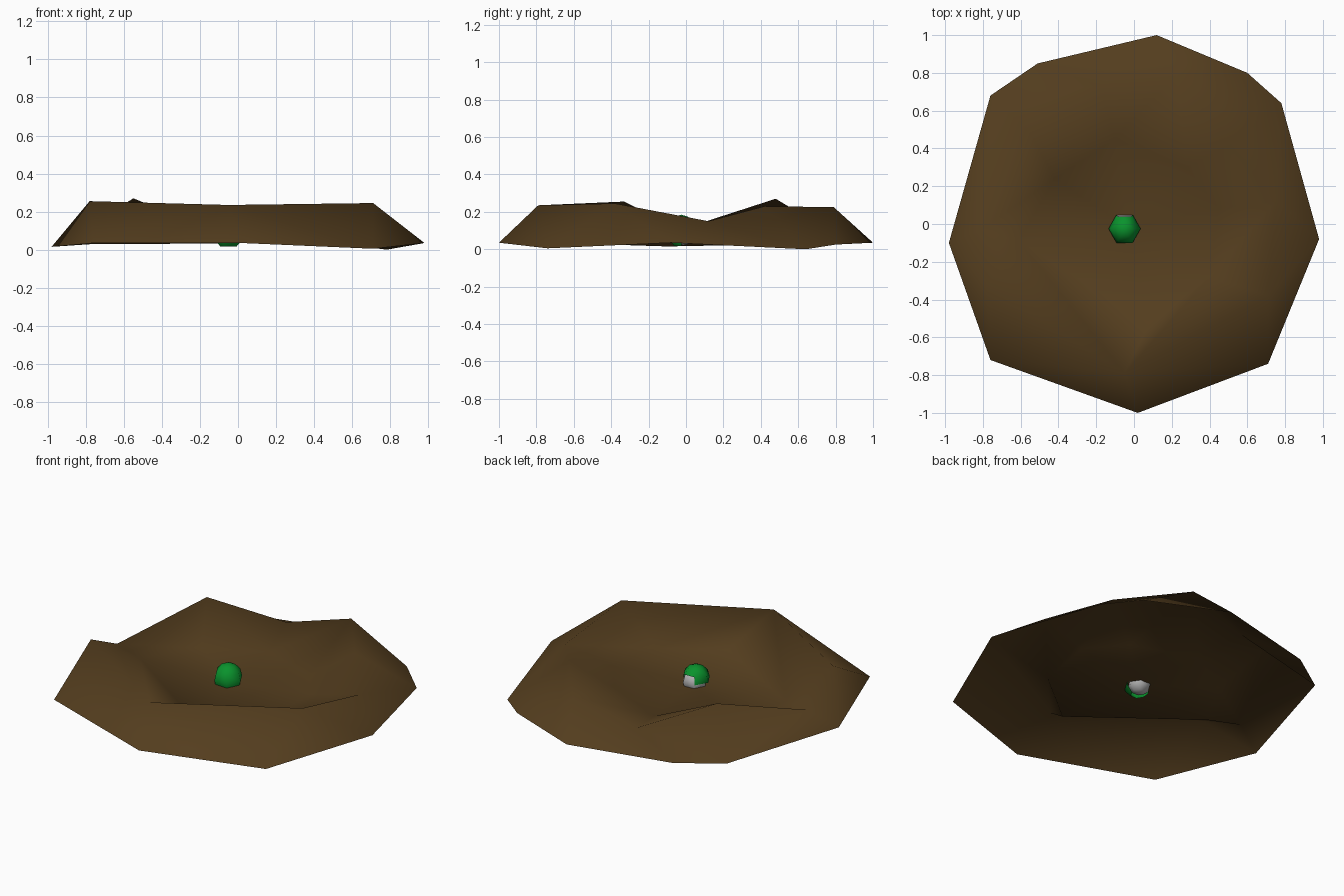
import bpy, bmesh, math
from mathutils import Matrix, Vector

if "Cube" in bpy.data.objects:
    bpy.data.objects.remove(bpy.data.objects["Cube"])


def material(name, rgb):
    m = bpy.data.materials.new(name)
    m.diffuse_color = (*rgb, 1)
    m.use_nodes = True
    m.node_tree.nodes["Principled BSDF"].inputs["Base Color"].default_value = m.diffuse_color
    return m


brown = material("soil brown", (0.088, 0.047, 0.013))
green = material("leaf green", (0.003, 0.29, 0.026))
grey = material("stone grey", (0.45, 0.45, 0.45))


def finish(name, bm, mat):
    me = bpy.data.meshes.new(name)
    bm.to_mesh(me)
    bm.free()
    me.materials.append(mat)
    for p in me.polygons:
        p.use_smooth = True
    ob = bpy.data.objects.new(name, me)
    bpy.context.collection.objects.link(ob)
    return ob


def ang(v):
    return math.atan2(v.co.y, v.co.x) % (2 * math.pi)


def zip_rings(bm, a, b):
    """Triangulate between two rings, walking round both by angle."""
    a, b = sorted(a, key=ang), sorted(b, key=ang)
    i = j = 0

    def at(r, k):
        return ang(r[k % len(r)]) + 2 * math.pi * (k // len(r))
    while i < len(a) or j < len(b):
        p, q = a[i % len(a)], b[j % len(b)]
        if j >= len(b) or (i < len(a) and at(a, i + 1) <= at(b, j + 1)):
            bm.faces.new((p, a[(i + 1) % len(a)], q))
            i += 1
        else:
            bm.faces.new((p, b[(j + 1) % len(b)], q))
            j += 1


# Dirt crater: outer edge, uneven ridge, floor edge, centre
outer = [(0.98, -0.08, .035), (0.78, 0.64, .0), (0.60, 0.80, .025), (0.12, 1.0, .035),
         (-0.51, 0.85, .03), (-0.76, 0.68, .03), (-0.98, -0.10, .015),
         (-0.76, -0.72, .035), (0.02, -1.0, .035), (0.71, -0.74, .005)]
ridge = [(0.75, 0.12, .15), (0.51, 0.42, .23), (0.225, 0.79, .225), (-0.18, 0.73, .118),
         (-0.55, 0.48, .27), (-0.81, -0.03, .105), (-0.78, -0.33, .255),
         (-0.05, -0.79, .235), (0.71, -0.38, .245)]
floor = [(0.45, 0.08, .085), (0.28, 0.30, .075), (-0.10, 0.45, .06), (-0.42, 0.24, .08),
         (-0.61, -0.09, .09), (0.08, -0.53, .05), (0.40, -0.28, .07)]
bm = bmesh.new()
rings = [[bm.verts.new(p) for p in r] for r in (outer, ridge, floor)]
zip_rings(bm, rings[0], rings[1])
zip_rings(bm, rings[1], rings[2])
centre = bm.verts.new((-0.03, -0.02, 0.07))
inner = sorted(rings[2], key=ang)
for k, v in enumerate(inner):
    bm.faces.new((centre, v, inner[(k + 1) % len(inner)]))
bmesh.ops.recalc_face_normals(bm, faces=bm.faces)
if sum(f.normal.z for f in bm.faces) < 0:
    bmesh.ops.reverse_faces(bm, faces=bm.faces)
finish("dirt_crater", bm, brown)


def pebble(center, size):
    bm = bmesh.new()
    bmesh.ops.create_uvsphere(bm, u_segments=6, v_segments=6, radius=1,
                              matrix=Matrix.Translation(center)
                              @ Matrix.Diagonal((*size, 1))
                              @ Matrix.Rotation(math.radians(30), 4, 'Z'))
    bm.normal_update()
    return bm


# Grey stone, half sunk in the floor
finish("stone", pebble((-0.05, -0.015, 0.09), (0.075, 0.072, 0.07)), grey)

# Green moss cap, tilted to the front and open behind and below
bm = pebble((-0.05, -0.025, 0.095), (0.085, 0.087, 0.09))
tilt = Vector((0, -0.65, 0.76))
bmesh.ops.delete(bm, geom=[f for f in bm.faces if f.normal.dot(tilt) < -0.42], context='FACES')
finish("moss_cap", bm, green)
